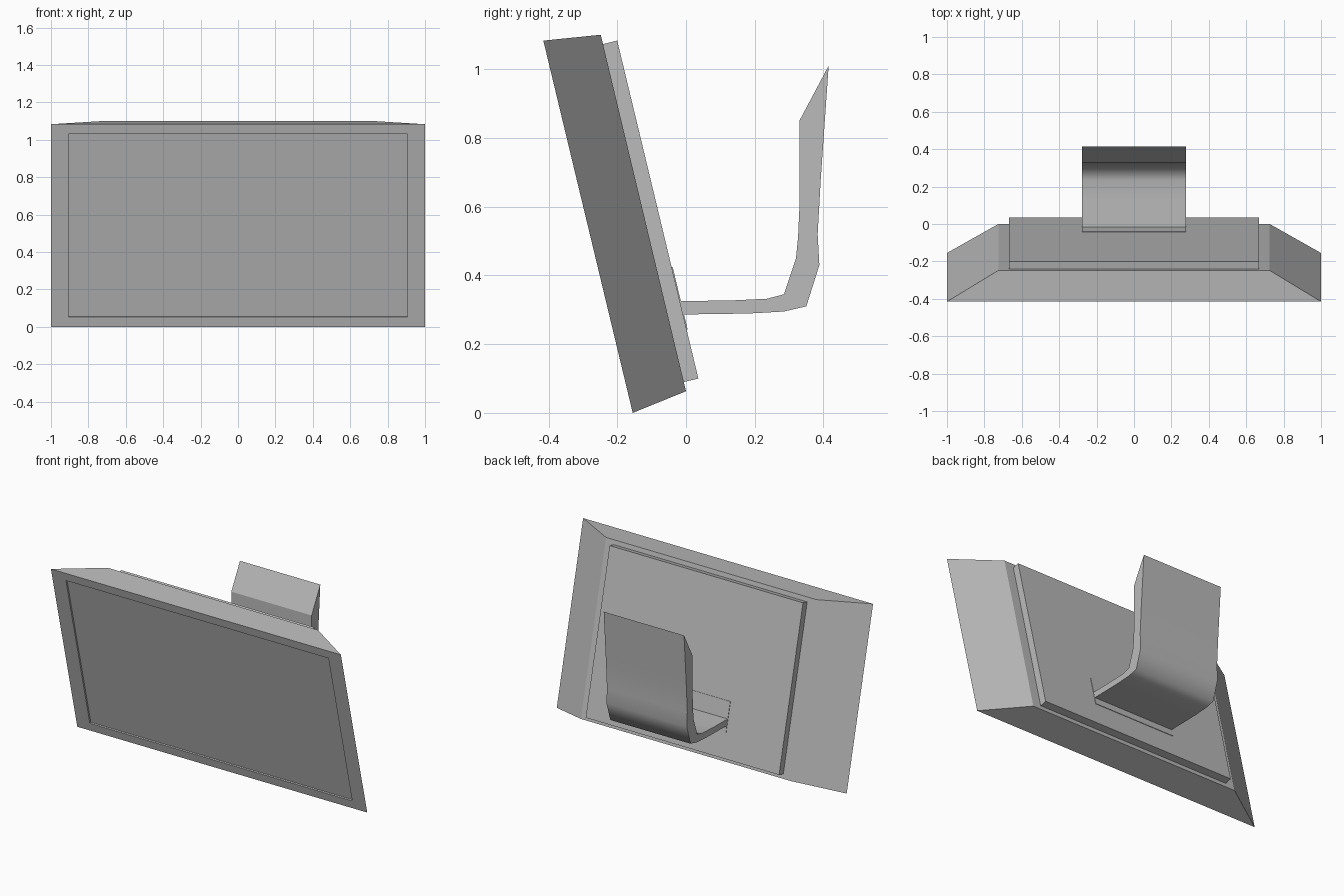
import bpy, bmesh, math
from mathutils import Vector

if "Cube" in bpy.data.objects:
    bpy.data.objects.remove(bpy.data.objects["Cube"])

grey = bpy.data.materials.new("plain grey")
grey.diffuse_color = (0.5, 0.5, 0.5, 1)
grey.use_nodes = True
grey.node_tree.nodes["Principled BSDF"].inputs["Base Color"].default_value = grey.diffuse_color


def loft(name, rings):
    """Skin a row of matching closed rings and cap both ends."""
    bm = bmesh.new()
    rows = [[bm.verts.new(p) for p in ring] for ring in rings]
    for a, b in zip(rows, rows[1:]):
        n = len(a)
        for i in range(n):
            j = (i + 1) % n
            bm.faces.new((a[i], a[j], b[j], b[i]))
    bm.faces.new(rows[0][::-1])
    bm.faces.new(rows[-1])
    bmesh.ops.recalc_face_normals(bm, faces=bm.faces)
    mesh = bpy.data.meshes.new(name)
    bm.to_mesh(mesh)
    bm.free()
    mesh.materials.append(grey)
    obj = bpy.data.objects.new(name, mesh)
    bpy.context.collection.objects.link(obj)
    return obj


def rect(half, low, high):
    """Rectangle from a (y, z) lower edge to a (y, z) upper edge."""
    return [(-half, *low), (half, *low), (half, *high), (-half, *high)]


out = Vector((0.972, 0.235))          # direction out of the leaning back

# Panel: shallow screen recess, frame, tapered sides and smaller back
low, high = Vector((-0.155, 0.0)), Vector((-0.415, 1.083))
in_low, in_high = low.lerp(high, 0.048), low.lerp(high, 0.952)
loft("panel", [
    rect(0.905, in_low + out * 0.01, in_high + out * 0.01),
    rect(0.905, in_low, in_high),
    rect(1.0, low, high),
    rect(0.725, (0.0, 0.063), (-0.248, 1.1)),
])

# Raised plate on the back
low, high = Vector((0.036, 0.1)), Vector((-0.2, 1.083))
loft("back_plate", [rect(0.667, low - out * 0.05, high - out * 0.05),
                    rect(0.667, low, high)])

# Thin pad where the stand arm meets the plate
pad_low, pad_high = low.lerp(high, 0.145), low.lerp(high, 0.33)
loft("arm_pad", [rect(0.278, pad_low - out * 0.01, pad_high - out * 0.01),
                 rect(0.278, pad_low + out * 0.003, pad_high + out * 0.003)])

# Bent stand arm, a side profile drawn across its width
profile = [(-0.04, 0.286), (0.12, 0.288), (0.2, 0.29), (0.285, 0.295),
           (0.35, 0.31), (0.388, 0.43), (0.383, 0.52), (0.392, 0.68),
           (0.415, 1.01), (0.33, 0.85), (0.33, 0.6), (0.326, 0.51),
           (0.32, 0.45), (0.285, 0.345), (0.235, 0.332), (0.13, 0.327),
           (-0.04, 0.325)]
arm = loft("stand_arm", [[(x, y, z) for y, z in profile] for x in (-0.277, 0.277)])
bpy.context.view_layer.objects.active = arm
arm.select_set(True)
bpy.ops.object.shade_smooth_by_angle(angle=math.radians(65))

# Keep the crease under the slanted tip
for e in arm.data.edges:
    if all(abs(arm.data.vertices[i].co.z - 0.85) < 0.01 for i in e.vertices):
        e.use_edge_sharp = True
